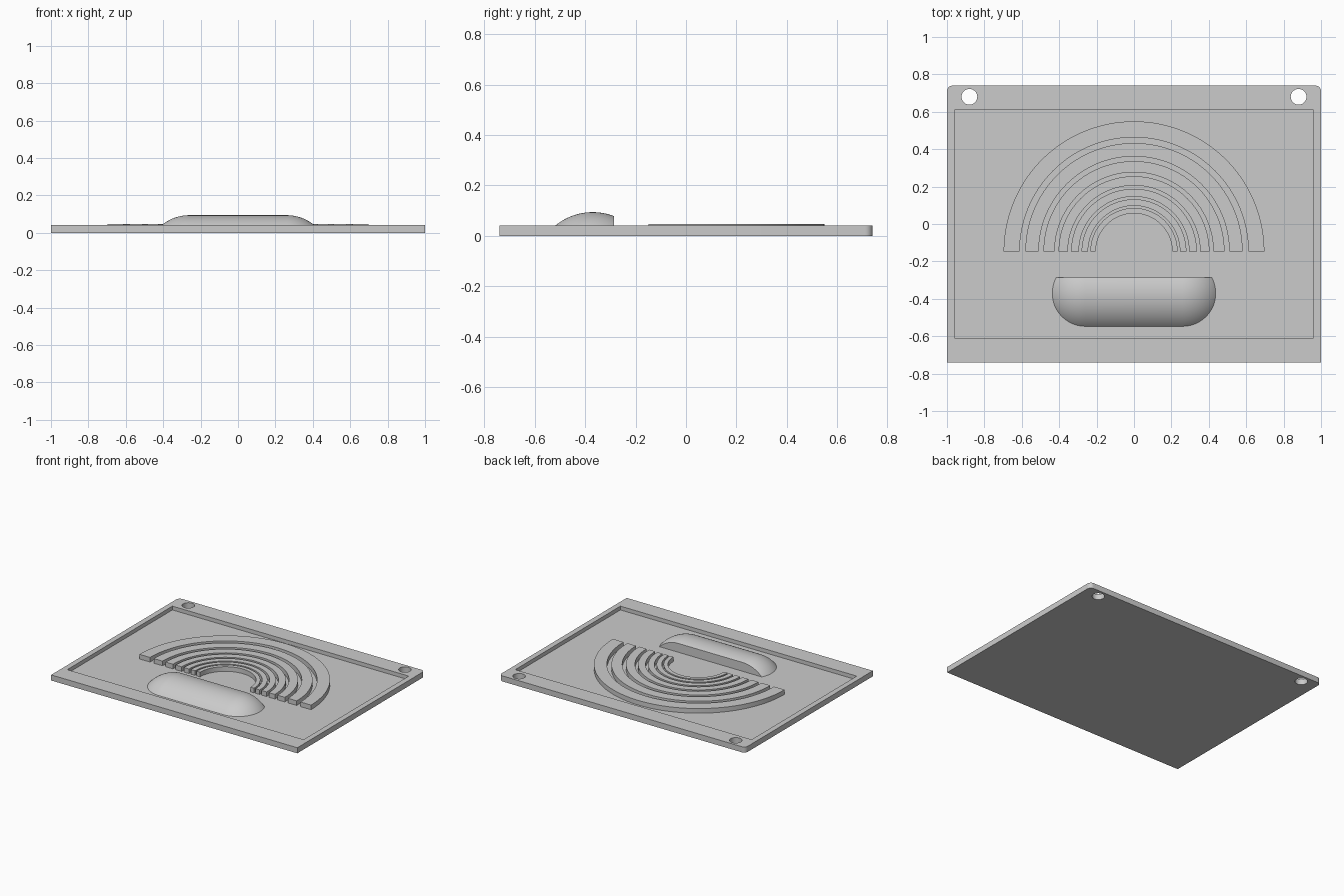
import bpy, bmesh
from math import sin, cos, pi, acos
from mathutils import Matrix

FLOOR, RIM, ARCH_TOP, GRIP_TOP = 0.013, 0.041, 0.047, 0.094
SINK = 0.003  # raised parts overlap the tray floor

cube = bpy.data.objects.get("Cube")
if cube:
    bpy.data.objects.remove(cube, do_unlink=True)

grey = bpy.data.materials.new("light grey")
grey.use_nodes = True
grey.diffuse_color = (0.6, 0.6, 0.6, 1)
grey.node_tree.nodes["Principled BSDF"].inputs["Base Color"].default_value = (0.6, 0.6, 0.6, 1)


def finish(name, bm):
    bmesh.ops.recalc_face_normals(bm, faces=bm.faces)
    mesh = bpy.data.meshes.new(name)
    bm.to_mesh(mesh)
    bm.free()
    mesh.materials.append(grey)
    ob = bpy.data.objects.new(name, mesh)
    bpy.context.collection.objects.link(ob)
    return ob


def smooth(ob):
    bpy.ops.object.select_all(action="DESELECT")
    ob.select_set(True)
    bpy.context.view_layer.objects.active = ob
    bpy.ops.object.shade_smooth_by_angle()


def box(bm, width, depth, low, high):
    m = Matrix.Translation((0, 0, (low + high) / 2)) @ Matrix.Diagonal((width, depth, high - low, 1))
    bmesh.ops.create_cube(bm, size=1, matrix=m)


def cut(ob, cutter):
    mod = ob.modifiers.new("cut", "BOOLEAN")
    mod.operation, mod.solver, mod.object = "DIFFERENCE", "EXACT", cutter
    cutter.hide_render = True
    bpy.context.view_layer.objects.active = ob
    bpy.ops.object.modifier_apply(modifier=mod.name)
    bpy.data.objects.remove(cutter, do_unlink=True)


# Tray plate with rounded back corners
bm = bmesh.new()
box(bm, 2, 1.48, 0, RIM)
corners = [e for e in bm.edges if all(v.co.y > 0 for v in e.verts)
           and abs(e.verts[0].co.z - e.verts[1].co.z) > 0.01]
bmesh.ops.bevel(bm, geom=corners, offset=0.03, segments=8, profile=0.5, affect="EDGES")
tray = finish("tray", bm)

# Recess
bm = bmesh.new()
box(bm, 1.92, 1.22, FLOOR, 0.1)
cut(tray, finish("recess_cutter", bm))

# Hanging holes
for x in (-0.88, 0.88):
    bm = bmesh.new()
    bmesh.ops.create_cone(bm, cap_ends=True, segments=40, radius1=0.042, radius2=0.042,
                          depth=0.2, matrix=Matrix.Translation((x, 0.68, 0)))
    cut(tray, finish("hole_cutter", bm))
smooth(tray)

# Seven nested half-ring arches, each smaller by the same ratio
for i in range(7):
    outer = 0.697 / 1.2 ** i
    bm = bmesh.new()
    pairs = []
    for k in range(65):
        a = pi * k / 64
        pairs.append([bm.verts.new((r * cos(a), -0.148 + r * sin(a), FLOOR - SINK))
                      for r in (outer, outer * 0.877)])
    strip = [bm.faces.new((p[0], q[0], q[1], p[1])) for p, q in zip(pairs, pairs[1:])]
    top = bmesh.ops.extrude_face_region(bm, geom=strip, use_keep_orig=True)
    bmesh.ops.translate(bm, vec=(0, 0, ARCH_TOP - FLOOR + SINK),
                        verts=[v for v in top["geom"] if isinstance(v, bmesh.types.BMVert)])
    smooth(finish(f"arch_{i + 1}", bm))

# Domed grip: stacked stadium outlines on a sphere-swept cap, sliced flat at the back
RADIUS, HALF, GRIP_Y = 0.234, 0.26, -0.37
centre_z = GRIP_TOP - RADIUS
widest = acos((FLOOR - SINK - centre_z) / RADIUS)
bm = bmesh.new()
loops = []
for j in range(21):
    a = widest * (1 - j / 20) + 0.01 * j / 20
    r, z = RADIUS * sin(a), centre_z + RADIUS * cos(a)
    loop = []
    for side in (1, -1):
        for k in range(33):
            t = pi * k / 32
            loop.append(bm.verts.new((side * (HALF + r * sin(t)),
                                      GRIP_Y - side * r * cos(t), z)))
    loops.append(loop)
for low, high in zip(loops, loops[1:]):
    for k in range(len(low)):
        n = (k + 1) % len(low)
        bm.faces.new((low[k], low[n], high[n], high[k]))
bm.faces.new(loops[0][::-1])
bm.faces.new(loops[-1])
sliced = bmesh.ops.bisect_plane(bm, geom=bm.verts[:] + bm.edges[:] + bm.faces[:],
                                plane_co=(0, -0.285, 0), plane_no=(0, 1, 0), clear_outer=True)
bmesh.ops.holes_fill(bm, edges=[e for e in bm.edges if e.is_boundary])
smooth(finish("domed_grip", bm))
